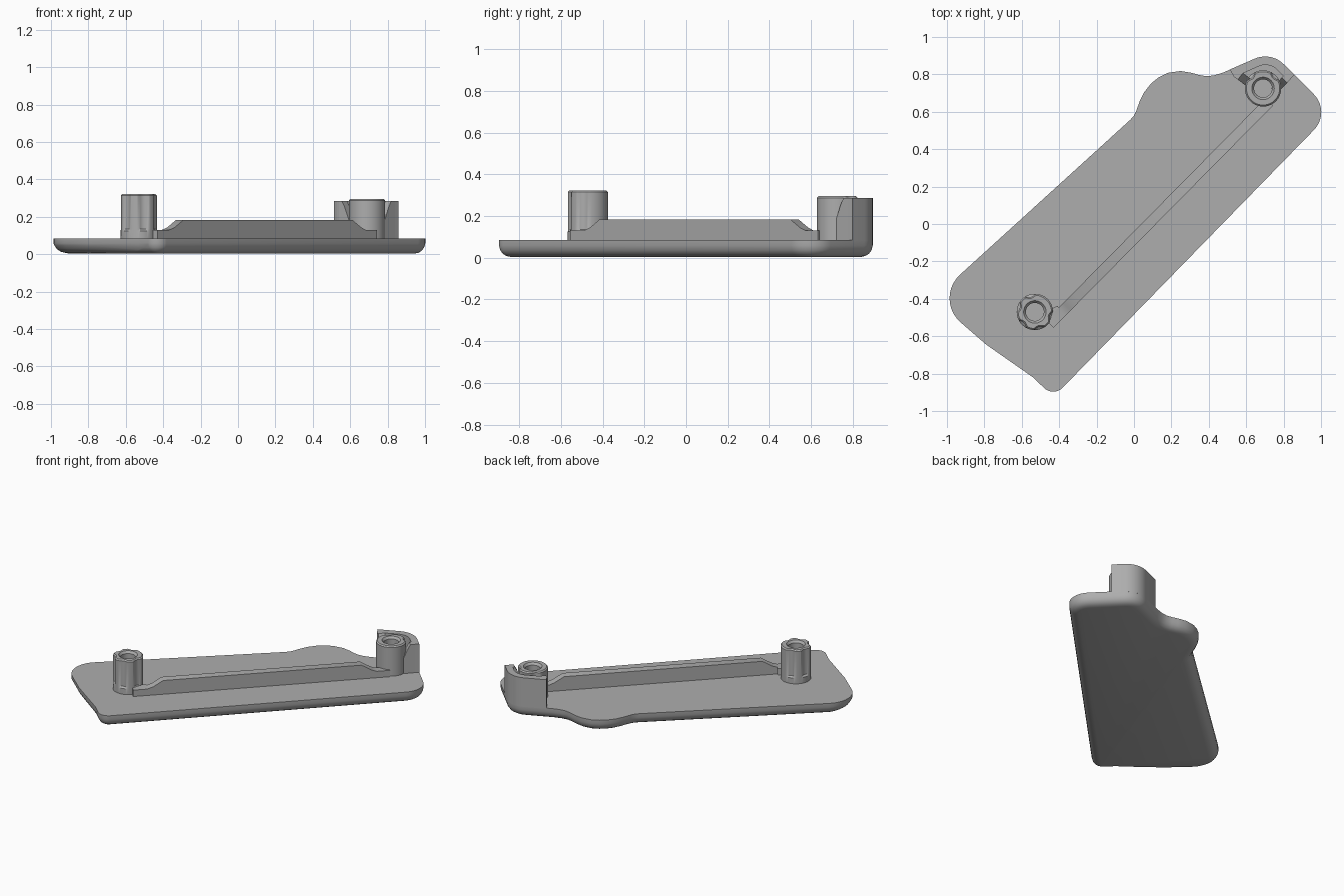
import bpy, bmesh, math
from mathutils import Vector

if "Cube" in bpy.data.objects:
    bpy.data.objects.remove(bpy.data.objects["Cube"], do_unlink=True)

grey = bpy.data.materials.new("plain grey")
grey.use_nodes = True
COLOUR = (0.42, 0.42, 0.42, 1)
grey.diffuse_color = COLOUR
grey.node_tree.nodes["Principled BSDF"].inputs["Base Color"].default_value = COLOUR


def finish(name, bm):
    bmesh.ops.recalc_face_normals(bm, faces=bm.faces)
    mesh = bpy.data.meshes.new(name)
    bm.to_mesh(mesh)
    bm.free()
    mesh.materials.append(grey)
    obj = bpy.data.objects.new(name, mesh)
    bpy.context.collection.objects.link(obj)
    bpy.ops.object.select_all(action='DESELECT')
    obj.select_set(True)
    bpy.context.view_layer.objects.active = obj
    bpy.ops.object.shade_smooth_by_angle(angle=math.radians(32))
    return obj


def rounded(corner, before, after, radius, steps=10):
    """Arc of the given radius tangent to both sides of a corner."""
    c = Vector(corner)
    a, b = (Vector(before) - c).normalized(), (Vector(after) - c).normalized()
    half = a.angle(b) / 2
    centre = c + (a + b).normalized() * radius / math.sin(half)
    start = c + a * radius / math.tan(half) - centre
    end = c + b * radius / math.tan(half) - centre
    sweep = start.angle(end)
    return [centre + (start * math.sin(sweep * (1 - i / steps))
                      + end * math.sin(sweep * i / steps)) / math.sin(sweep)
            for i in range(steps + 1)]


def inset(points, d):
    """Move a clockwise outline inwards by d."""
    out = []
    for i, p in enumerate(points):
        u = (p - points[i - 1]).normalized()
        v = (points[(i + 1) % len(points)] - p).normalized()
        n = Vector((u.y + v.y, -u.x - v.x)).normalized()
        out.append(p + n * d / max(0.6, n.dot(Vector((u.y, -u.x)))))
    return out


def loft(bm, rings, caps=True):
    loops = [[bm.verts.new(p) for p in ring] for ring in rings]
    for a, b in zip(loops, loops[1:]):
        for i in range(len(a)):
            bm.faces.new((a[i - 1], a[i], b[i], b[i - 1]))
    if caps:
        bm.faces.new(loops[0])
        bm.faces.new(loops[-1])


def prism(name, points, z0, z1):
    bm = bmesh.new()
    loft(bm, [[(p[0], p[1], z) for p in points] for z in (z0, z1)])
    return finish(name, bm)


def rib(name, start, end, profile, width):
    """Vertical slab: profile holds (distance along, height) pairs."""
    s = Vector(start)
    d = (Vector(end) - s).normalized()
    n = Vector((-d.y, d.x)) * width / 2
    bm = bmesh.new()
    loft(bm, [[(*(s + d * t + n * side), z) for t, z in profile] for side in (-1, 1)])
    return finish(name, bm)


# Base plate: clockwise outline with a finger bump and a rolled lower edge
LEFT, TOP, RIGHT = (-1.072, -0.40), (0.733, 0.922), (1.056, 0.599)
BOTTOM, KINK = (-0.43, -0.925), (-0.79, -0.645)
bump = [(-0.02, 0.557), (0.0, 0.58), (0.012, 0.605), (0.03, 0.655), (0.055, 0.705),
        (0.09, 0.75), (0.13, 0.783), (0.18, 0.808), (0.25, 0.818), (0.31, 0.808),
        (0.35, 0.796), (0.39, 0.79), (0.43, 0.795), (0.48, 0.811)]
outline = rounded(LEFT, KINK, bump[0], 0.17)
outline += [Vector(p) for p in bump]
outline += rounded(TOP, (0.48, 0.811), RIGHT, 0.14)
outline += rounded(RIGHT, TOP, BOTTOM, 0.135)
outline += rounded(BOTTOM, RIGHT, (-0.54, -0.82), 0.07)
outline += [Vector((-0.54, -0.82)), Vector(KINK)]

bm = bmesh.new()
levels = [(0, 0.085), (0, 0.058), (0.006, 0.036), (0.018, 0.019), (0.036, 0.008), (0.06, 0.003)]
loft(bm, [[(p.x, p.y, z) for p in inset(outline, d)] for d, z in levels])

# Shallow relief under the narrow end
crease = Vector((-0.5, -0.85, 0))
slope = Vector((-0.8, -0.6, 0)).normalized()
bmesh.ops.bisect_plane(bm, geom=bm.verts[:] + bm.edges[:] + bm.faces[:],
                       plane_co=crease, plane_no=slope)
for v in bm.verts:
    depth = (v.co - crease).dot(slope)
    if depth > 0 and v.co.z < 0.04:
        v.co.z += min(0.018, depth * 0.08)
finish("base_plate", bm)


# Screw posts: turned sleeves with scooped flutes above a round foot
def post(name, x, y, top, flutes):
    count, outer = 72, 0.097
    bm = bmesh.new()

    def ring(radius, z, scooped):
        pts = []
        for i in range(count):
            angle = i * 360 / count
            r = radius
            if scooped:
                for f in flutes:
                    off = abs((angle - f + 180) % 360 - 180)
                    if off < 17:
                        r = radius - 0.014 * math.cos(math.radians(off * 90 / 17)) ** 0.7
            t = math.radians(angle)
            pts.append((x + r * math.cos(t), y + r * math.sin(t), z))
        return pts

    loft(bm, [ring(outer, 0.08, False), ring(outer, 0.125, False), ring(outer, 0.135, True),
              ring(outer, top - 0.008, True), ring(outer - 0.008, top, True),
              ring(0.06, top, False), ring(0.048, top - 0.015, False),
              ring(0.048, 0.12, False)])
    return finish(name, bm)


post("lower_post", -0.53, -0.47, 0.322, [45 + 60 * k for k in range(1, 6)])
post("upper_post", 0.69, 0.725, 0.295, [45, 135])

# Long stiffening rib joining the posts
rib("long_rib", (-0.45, -0.535), (0.73, 0.66),
    [(0, 0.08), (0, 0.13), (0.09, 0.13), (0.13, 0.143), (0.195, 0.182),
     (1.485, 0.182), (1.55, 0.143), (1.585, 0.13), (1.67, 0.13), (1.67, 0.08)], 0.056)
rib("post_web", (-0.46, -0.49), (-0.38, -0.45),
    [(0, 0.08), (0, 0.13), (0.07, 0.13), (0.07, 0.08)], 0.05)

# Raised corner wall that shields the upper post
wall_start, wall_end = Vector((0.512, 0.826)), Vector((0.858, 0.797))
inner_start, inner_end = Vector((0.536, 0.785)), Vector((0.825, 0.765))
wall = [wall_start] + rounded(TOP, wall_start, wall_end, 0.14) + [wall_end]
wall += [inner_end] + rounded((0.722, 0.868), inner_end, inner_start, 0.09) + [inner_start]
prism("corner_wall", wall, 0.08, 0.285)

# Tapered gussets between the wall ends and the post
gusset = [(0, 0.08), (0.14, 0.08), (0.10, 0.13), (0.05, 0.25), (0.03, 0.285), (0, 0.285)]
rib("left_gusset", (0.545, 0.808), (0.66, 0.72), gusset, 0.045)
rib("right_gusset", (0.825, 0.79), (0.72, 0.68), gusset, 0.04)
